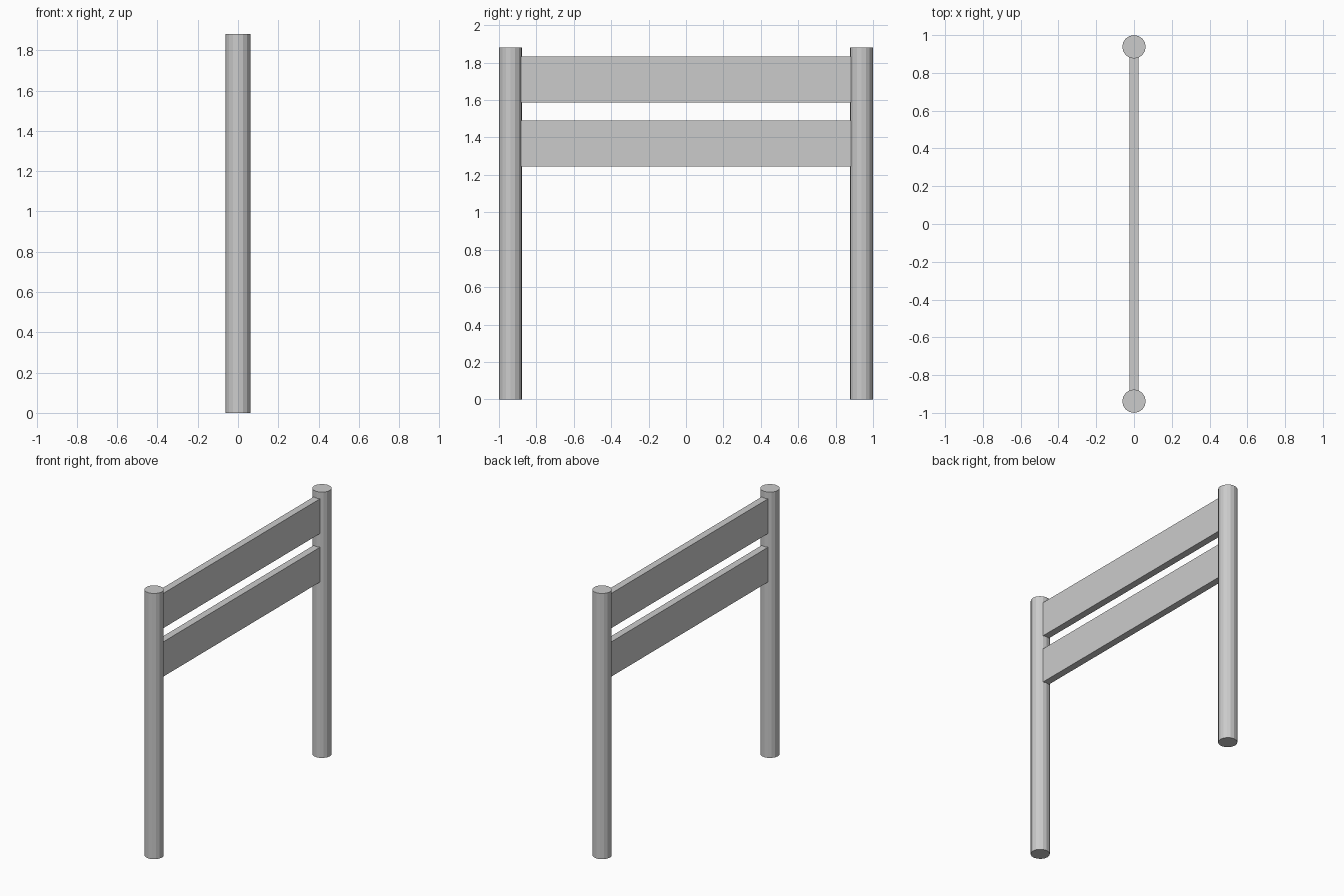
import bpy

if "Cube" in bpy.data.objects:
    bpy.data.objects.remove(bpy.data.objects["Cube"])

POST_R, POST_H = 0.062, 1.88
POST_Y = 1 - POST_R


def post(name, y):
    bpy.ops.mesh.primitive_cylinder_add(vertices=16, radius=POST_R, depth=POST_H,
                                        location=(0, y, POST_H / 2))
    bpy.context.object.name = name


def plank(name, z0, z1):
    bpy.ops.mesh.primitive_cube_add(size=1, location=(0, 0, (z0 + z1) / 2))
    ob = bpy.context.object
    ob.name = name
    ob.scale = (0.05, 1.765, z1 - z0)
    bpy.ops.object.transform_apply(location=False, rotation=False, scale=True)


# Round posts at both ends
post("front_post", -POST_Y)
post("back_post", POST_Y)

# Two flat boards let slightly into the posts
plank("upper_board", 1.587, 1.833)
plank("lower_board", 1.244, 1.49)
